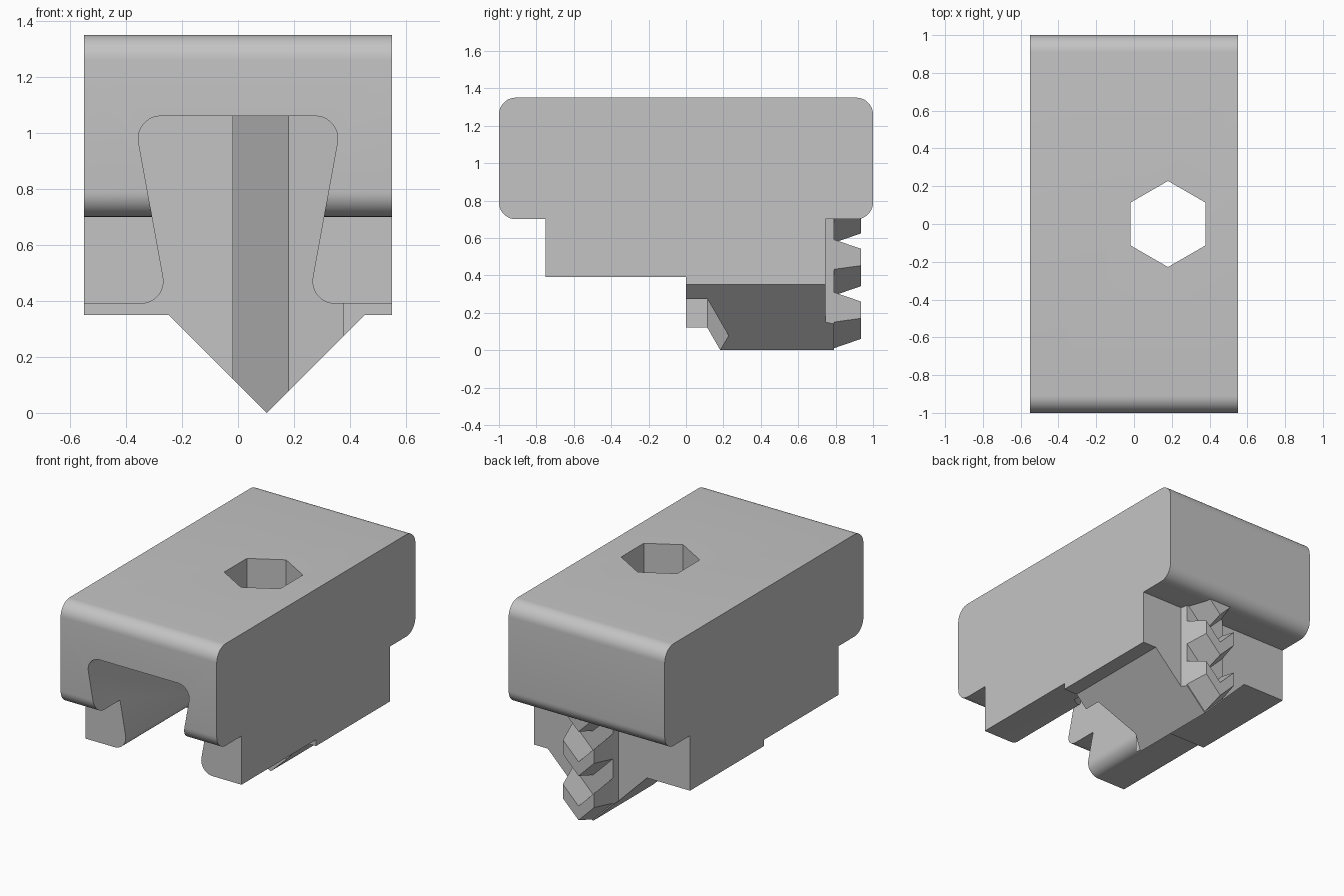
import bpy, bmesh, math
from mathutils import Vector

cube = bpy.data.objects.get("Cube")
if cube:
    bpy.data.objects.remove(cube, do_unlink=True)

grey = bpy.data.materials.new("plain_grey")
grey.use_nodes = True
GREY = (0.55, 0.55, 0.55, 1)
grey.diffuse_color = GREY
grey.node_tree.nodes["Principled BSDF"].inputs["Base Color"].default_value = GREY


def fillet(corners, steps=10):
    """Turn (u, v, radius) corners into a 2D outline with rounded corners."""
    out = []
    for i, (u, v, r) in enumerate(corners):
        p = Vector((u, v))
        if r == 0:
            out.append(p)
            continue
        a = (Vector(corners[i - 1][:2]) - p).normalized()
        b = (Vector(corners[(i + 1) % len(corners)][:2]) - p).normalized()
        half = a.angle(b) / 2
        centre = p + (a + b).normalized() * (r / math.sin(half))
        start = p + a * (r / math.tan(half)) - centre
        end = p + b * (r / math.tan(half)) - centre
        sweep = start.angle(end)
        for k in range(steps + 1):
            t = k / steps
            out.append(centre + (start * math.sin((1 - t) * sweep)
                                 + end * math.sin(t * sweep)) / math.sin(sweep))
    return out


def loft(name, ring_a, ring_b):
    """Solid between two matching rings of 3D points."""
    bm = bmesh.new()
    a = [bm.verts.new(p) for p in ring_a]
    b = [bm.verts.new(p) for p in ring_b]
    bm.faces.new(a)
    bm.faces.new(b)
    for i in range(len(a)):
        bm.faces.new((a[i - 1], a[i], b[i], b[i - 1]))
    bmesh.ops.recalc_face_normals(bm, faces=bm.faces)
    mesh = bpy.data.meshes.new(name)
    bm.to_mesh(mesh)
    bm.free()
    mesh.materials.append(grey)
    ob = bpy.data.objects.new(name, mesh)
    bpy.context.collection.objects.link(ob)
    return ob


def along_y(outline, y):
    return [(u, y, v) for u, v in outline]


def combine(target, other, operation):
    """Apply a boolean and discard the helper."""
    mod = target.modifiers.new(operation, 'BOOLEAN')
    mod.operation, mod.object, mod.solver = operation, other, 'EXACT'
    bpy.context.view_layer.objects.active = target
    bpy.ops.object.modifier_apply(modifier=mod.name)
    bpy.data.objects.remove(other, do_unlink=True)


# Main body: rounded upper block with a stepped lower block
HALF, R = 0.55, 0.09
side = fillet([(-1, 1.35, R), (1, 1.35, R), (1, 0.7, R), (0.745, 0.7, 0),
               (0.745, 0.35, 0), (0, 0.35, 0), (0, 0.39, 0),
               (-0.75, 0.39, 0), (-0.75, 0.7, 0), (-1, 0.7, R)])
body = loft("main_body", [(-HALF, u, v) for u, v in side],
            [(HALF, u, v) for u, v in side])

# Dovetail slot running from the front to the middle
right_half = [(0.7, 0.2, 0), (0.7, 0.39, 0), (0.25, 0.39, 0.08), (0.372, 1.06, 0.08)]
slot = fillet(right_half + [(-u, v, r) for u, v, r in reversed(right_half)])
combine(body, loft("slot_cutter", along_y(slot, -1.2), along_y(slot, 0)), 'DIFFERENCE')

# V-shaped keel under the rear half
CX = 0.103
keel = [(CX, 0), (CX + 0.4, 0.4), (CX - 0.4, 0.4)]
keel = [(CX, 0), (CX + 0.35, 0.35), (CX + 0.35, 0.45), (CX - 0.35, 0.45), (CX - 0.35, 0.35)]
combine(body, loft("keel", along_y(keel, 0), along_y(keel, 0.745)), 'UNION')

# Hexagonal hole straight through
hexagon = [(0.18 + 0.228 * math.sin(k * math.pi / 3), 0.228 * math.cos(k * math.pi / 3))
           for k in range(6)]
combine(body, loft("hole_cutter", [(u, v, -0.5) for u, v in hexagon],
                   [(u, v, 2) for u, v in hexagon]), 'DIFFERENCE')


# Rear column carrying the teeth
def column_outline(w):
    return [(CX, 0), (CX + w, w), (CX + w, 0.75), (CX - w, 0.75), (CX - w, w)]


loft("rear_column", along_y(column_outline(0.15), 0.745), along_y(column_outline(0.14), 0.79))


# Chevron teeth, tapering towards the tip
def chevron(low, w, top):
    return [(CX, low), (CX + w, low + w), (CX + w, top),
            (CX, top - w), (CX - w, top), (CX - w, low + w)]


for i in range(3):
    z = 0.282 * i
    loft(f"rear_tooth_{i + 1}", along_y(chevron(z + 0.01, 0.14, z + 0.31), 0.79),
         along_y(chevron(z + 0.06, 0.11, z + 0.26), 0.935))

# Smooth the rounded corners and keep the hard edges
bpy.ops.object.select_all(action='DESELECT')
body.select_set(True)
bpy.context.view_layer.objects.active = body
bpy.ops.object.shade_smooth_by_angle(angle=math.radians(30))
